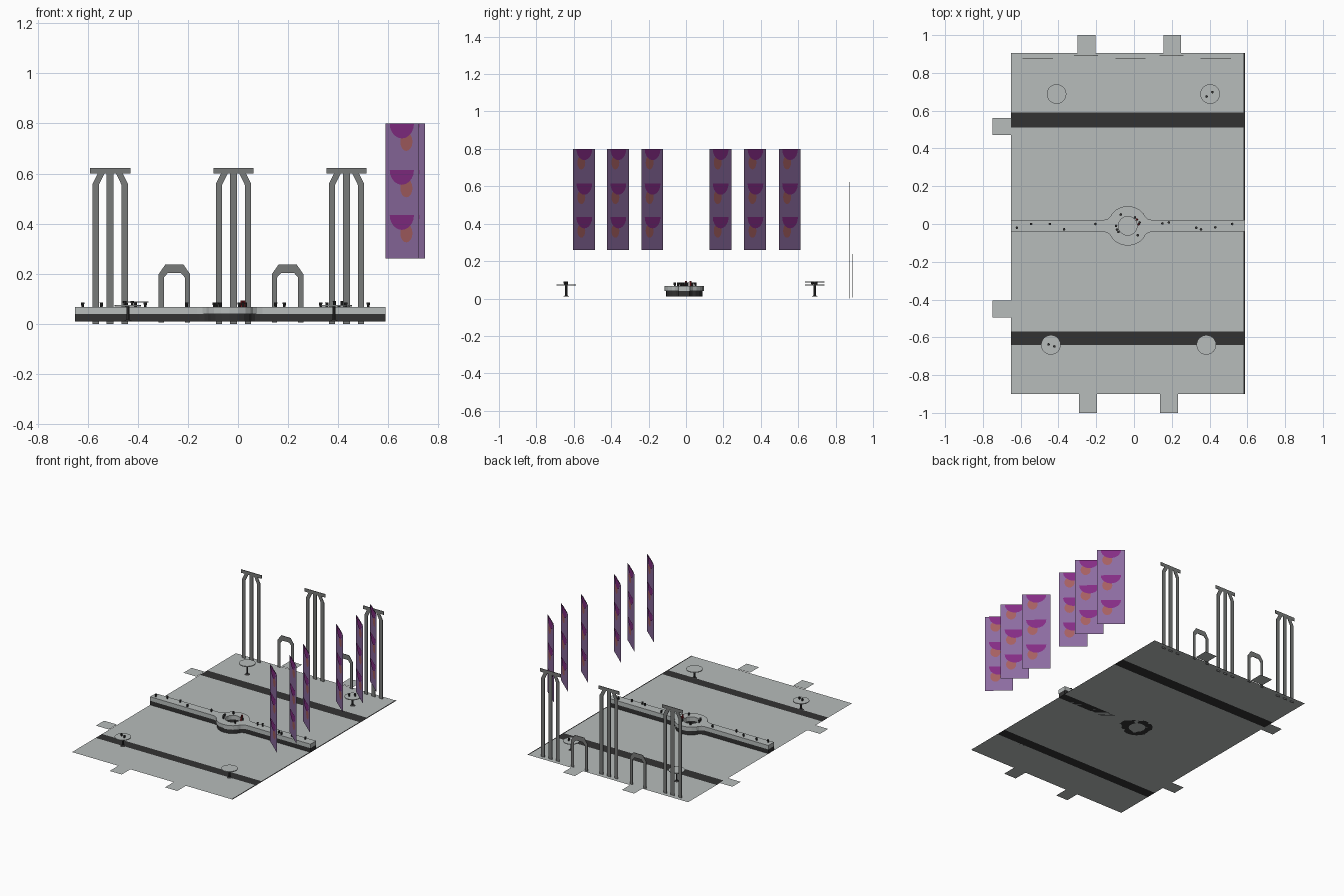
import bpy, bmesh, math
from mathutils import Vector

if "Cube" in bpy.data.objects:
    bpy.data.objects.remove(bpy.data.objects["Cube"])


def mat(name, r, g, b):
    m = bpy.data.materials.new(name)
    m.diffuse_color = (*[(c / 255) ** 2.2 for c in (r, g, b)], 1)
    m.use_nodes = True
    m.node_tree.nodes["Principled BSDF"].inputs["Base Color"].default_value = m.diffuse_color
    return m


LIGHT = mat("pale grey", 182, 187, 186)
DARK = mat("charcoal", 54, 54, 54)
STEEL = mat("mid grey", 120, 122, 121)
PURPLE = mat("muted purple", 140, 108, 160)
MAGENTA = mat("deep magenta", 132, 48, 132)
RUST = mat("dusty orange", 165, 96, 98)
RED = mat("red", 150, 40, 45)


def finish(bm, name, *mats):
    me = bpy.data.meshes.new(name)
    bm.to_mesh(me)
    bm.free()
    for m in mats:
        me.materials.append(m)
    ob = bpy.data.objects.new(name, me)
    bpy.context.collection.objects.link(ob)
    return ob


def face(bm, pts, mi=0):
    f = bm.faces.new([bm.verts.new(p) for p in pts])
    f.material_index = mi
    return f


def rect(bm, x0, x1, y0, y1, z, mi=0):
    return face(bm, [(x0, y0, z), (x1, y0, z), (x1, y1, z), (x0, y1, z)], mi)


def extrude(bm, faces, vec):
    r = bmesh.ops.extrude_face_region(bm, geom=faces, use_keep_orig=True)
    vs = [v for v in r["geom"] if isinstance(v, bmesh.types.BMVert)]
    bmesh.ops.translate(bm, verts=vs, vec=vec)
    bmesh.ops.recalc_face_normals(bm, faces=bm.faces)


def cone(bm, x, y, z0, z1, r0, r1, n=12):
    r = bmesh.ops.create_cone(bm, cap_ends=True, segments=n, radius1=r0, radius2=r1, depth=z1 - z0)
    bmesh.ops.translate(bm, verts=r["verts"], vec=(x, y, (z0 + z1) / 2))


X0, X1 = -0.65, 0.588

# floor with two dark bands
bm = bmesh.new()
ys = [-0.9, -0.64, -0.57, 0.51, 0.59, 0.905]
for i in range(5):
    rect(bm, X0, X1, ys[i], ys[i + 1], 0.01, i % 2)
finish(bm, "floor", LIGHT, DARK)

# dark edge trim on the right
bm = bmesh.new()
rect(bm, X1 - 0.008, X1, -0.9, 0.905, 0.0115)
finish(bm, "floor_edge_trim", DARK)

# doorway mats around the floor
bm = bmesh.new()
for x0, x1, y0, y1 in [(-0.30, -0.205, 0.905, 1.0), (0.157, 0.25, 0.905, 1.0),
                       (-0.29, -0.197, -1.0, -0.9), (0.137, 0.232, -1.0, -0.9),
                       (-0.75, X0, 0.47, 0.56), (-0.75, X0, -0.495, -0.405)]:
    rect(bm, x0, x1, y0, y1, 0.013)
finish(bm, "doorway_mats", LIGHT)

# long bar with a round island: outline from one mirrored quadrant
CX, CY = -0.033, -0.01
QUAD = [(0.13, 0.031), (0.108, 0.036), (0.093, 0.048), (0.083, 0.066), (0.062, 0.086), (0.034, 0.1), (0, 0.105)]


def bar(name, z0, z1, shrink, hole, material):
    bm = bmesh.new()
    s = 1 - shrink
    top = [(CX + x * s, CY + y * s) for x, y in QUAD]
    top += [(2 * CX - x, y) for x, y in reversed(top[:-1])]
    h = 0.031 * s
    upper = [(X1, CY + h)] + top + [(X0, CY + h)]
    outer = upper + [(x, 2 * CY - y) for x, y in reversed(upper)]
    inner = [(CX + hole * math.cos(a * math.pi / 8), CY + hole * math.sin(a * math.pi / 8)) for a in range(16)]
    edges = []
    for loop in (outer, inner):
        vs = [bm.verts.new((x, y, z0)) for x, y in loop]
        edges += [bm.edges.new((vs[i - 1], vs[i])) for i in range(len(vs))]
    bmesh.ops.triangle_fill(bm, use_beauty=True, edges=edges, normal=(0, 0, 1))
    extrude(bm, list(bm.faces), (0, 0, z1 - z0))
    return finish(bm, name, material)


bar("bar_base", 0.01, 0.04, 0.07, 0.053, DARK)
bar("bar_counter", 0.04, 0.068, 0, 0.05, LIGHT)

# glasses on the bar
bm = bmesh.new()
for x, y in [(-.62, -.02), (-.545, 0), (-.445, 0), (-.37, -.028), (-.205, 0), (-.07, .05), (-.095, -.01),
             (-.09, -.03), (-.083, -.042), (.005, .035), (.03, .008), (.02, -.06), (.15, .003),
             (.185, .008), (.33, -.02), (.355, -.028), (.43, -.018), (.52, 0)]:
    cone(bm, x, y, 0.068, 0.085, 0.005, 0.007, 8)
finish(bm, "bar_glasses", DARK)
bm = bmesh.new()
for x, y in [(.015, .024), (.025, -.001)]:
    cone(bm, x, y, 0.068, 0.094, 0.006, 0.005, 8)
finish(bm, "red_bottles", RED)

# round tables
for i, (x, y, z, cups) in enumerate([(-0.41, 0.688, 0.09, []), (0.403, 0.688, 0.075, [(-.018, -.013), (.012, .01)]),
                                     (-0.44, -0.64, 0.075, [(-.012, .003), (.018, -.008)]), (0.383, -0.64, 0.075, [])]):
    bm = bmesh.new()
    cone(bm, x, y, z - 0.005, z, 0.052, 0.052, 24)
    finish(bm, f"table_top_{i}", LIGHT)
    bm = bmesh.new()
    cone(bm, x, y, 0.01, z - 0.005, 0.006, 0.006, 8)
    cone(bm, x, y, 0.01, 0.017, 0.018, 0.006)
    for dx, dy in cups:
        cone(bm, x + dx, y + dy, z, z + 0.016, 0.005, 0.007, 8)
    finish(bm, f"table_stand_{i}", DARK)

# flat triple columns along the back wall
for i, cx in enumerate((-0.51, -0.018, 0.433)):
    bm = bmesh.new()
    y = 0.877

    def plate(pts):
        extrude(bm, [face(bm, [(cx + px, y, pz) for px, pz in pts])], (0, -0.004, 0))
    plate([(-0.08, 0.6), (0.08, 0.6), (0.08, 0.623), (-0.08, 0.623)])
    plate([(-0.014, 0), (0.014, 0), (0.014, 0.6), (-0.014, 0.6)])
    for s in (-1, 1):
        plate([(s * px, pz) for px, pz in [(0.07, 0), (0.045, 0), (0.045, 0.555), (0.023, 0.6),
                                           (0.05, 0.6), (0.07, 0.56)]])
    finish(bm, f"triple_column_{i}", STEEL)

# arched door frames
OUT = [(0.063, 0.005), (0.063, 0.198), (0.036, 0.237)]
INN = [(0.042, 0.005), (0.042, 0.185), (0.026, 0.203)]
for i, cx in enumerate((-0.254, 0.198)):
    bm = bmesh.new()
    o = OUT + [(-x, z) for x, z in reversed(OUT)]
    n = INN + [(-x, z) for x, z in reversed(INN)]
    fs = [face(bm, [(cx + x, 0.892, z) for x, z in (o[k], o[k + 1], n[k + 1], n[k])]) for k in range(5)]
    bmesh.ops.remove_doubles(bm, verts=bm.verts, dist=1e-5)
    extrude(bm, list(bm.faces), (0, -0.003, 0))
    finish(bm, f"door_arch_{i}", STEEL)

# slanted hanging panels with a repeated bowl and drop motif on both sides
DIR = Vector((0.135, -0.117, 0))
NRM = Vector((0.117, 0.135, 0)).normalized()
for i, (x, y) in enumerate([(0.588, 0.613), (0.611, 0.428), (0.588, 0.242),
                            (0.588, -0.122), (0.611, -0.305), (0.588, -0.487)]):
    bm = bmesh.new()

    def flat(pts, off, mi):
        face(bm, [Vector((x, y, z)) + DIR * u + NRM * off for u, z in pts], mi)
    flat([(0, 0.26), (1, 0.26), (1, 0.8), (0, 0.8)], 0, 0)
    for top in (0.8, 0.615, 0.435):
        bowl = [(0.5 + 0.36 * math.cos(a * math.pi / 10), top - 0.06 * math.sin(a * math.pi / 10)) for a in range(11)]
        drop = [(0.63 + 0.18 * math.cos(a * math.pi / 8), top - 0.073 + 0.037 * math.sin(a * math.pi / 8))
                for a in range(16)]
        for s in (-1, 1):
            flat(bowl, s * 0.0025, 1)
            flat(drop, s * 0.0015, 2)
    finish(bm, f"hanging_panel_{i}", PURPLE, MAGENTA, RUST)
